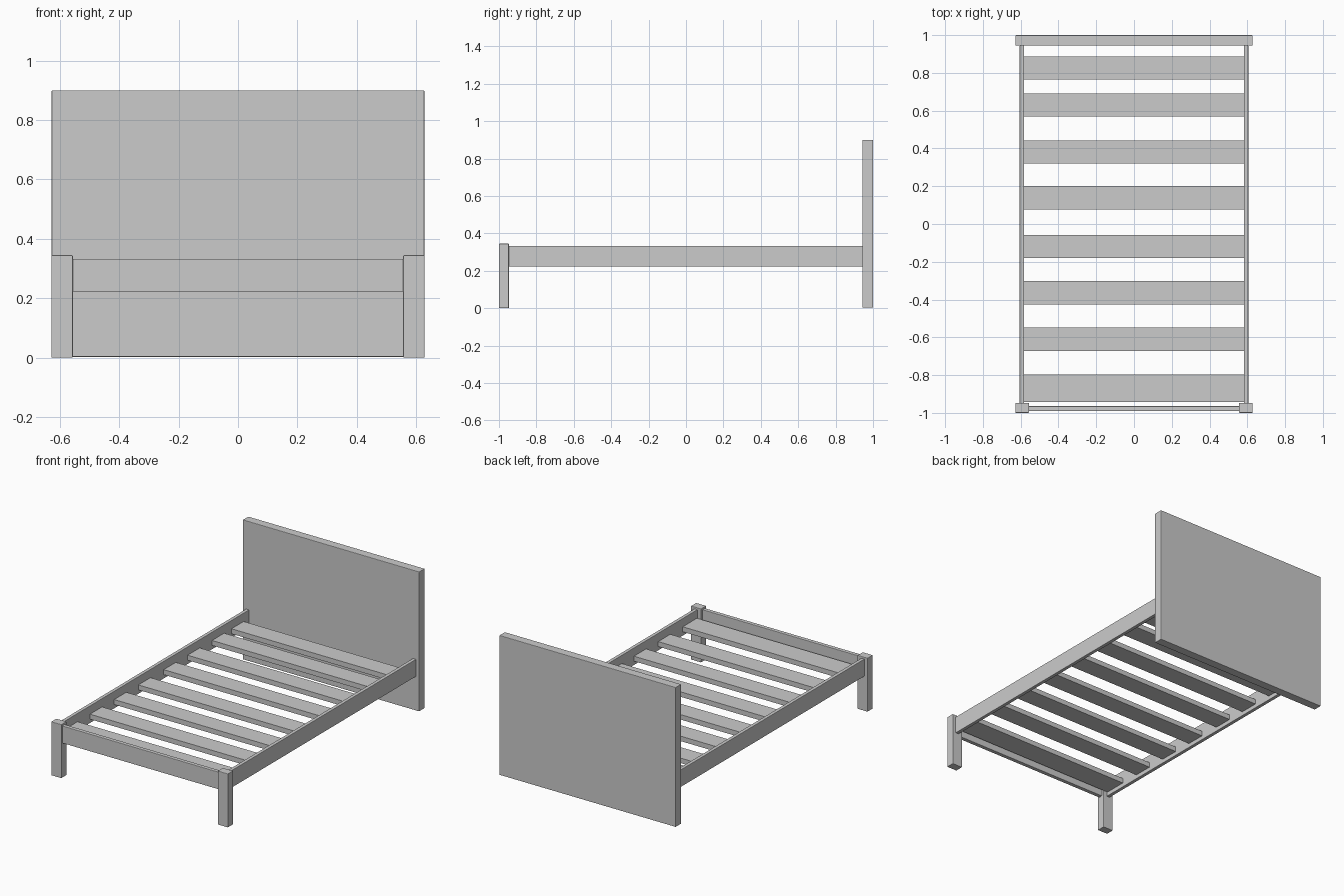
import bpy, bmesh

if "Cube" in bpy.data.objects:
    bpy.data.objects.remove(bpy.data.objects["Cube"])


def box(name, x, y, z, bevel=0.003):
    """Axis-aligned board from (min, max) ranges with slightly softened edges."""
    bm = bmesh.new()
    bmesh.ops.create_cube(bm, size=1)
    for v in bm.verts:
        for i, (a, b) in enumerate((x, y, z)):
            v.co[i] = a if v.co[i] < 0 else b
    me = bpy.data.meshes.new(name)
    bm.to_mesh(me)
    bm.free()
    ob = bpy.data.objects.new(name, me)
    bpy.context.collection.objects.link(ob)
    if bevel:
        mod = ob.modifiers.new("soft_edges", 'BEVEL')
        mod.width = bevel
        mod.segments = 2
    return ob


# Headboard panel standing on the floor
box("headboard", (-0.627, 0.627), (0.944, 1.0), (0.003, 0.9))

# Side rails and front legs, one per side
for side, s in (("left", -1), ("right", 1)):
    box("side_rail_" + side, sorted((s * 0.582, s * 0.605)), (-0.95, 0.946), (0.222, 0.333))
    box("front_leg_" + side, sorted((s * 0.556, s * 0.628)), (-1.0, -0.947), (0.0, 0.345))

# Foot rail between the front legs
box("foot_rail", (-0.56, 0.56), (-0.99, -0.964), (0.222, 0.333))

# Slats between the side rails: (near edge, far edge)
slats = [(-0.942, -0.798), (-0.672, -0.549), (-0.426, -0.303), (-0.18, -0.057),
         (0.077, 0.2), (0.32, 0.443), (0.568, 0.691), (0.765, 0.888)]
for i, y in enumerate(slats):
    box(f"slat_{i + 1}", (-0.584, 0.584), y, (0.248, 0.28), 0)
